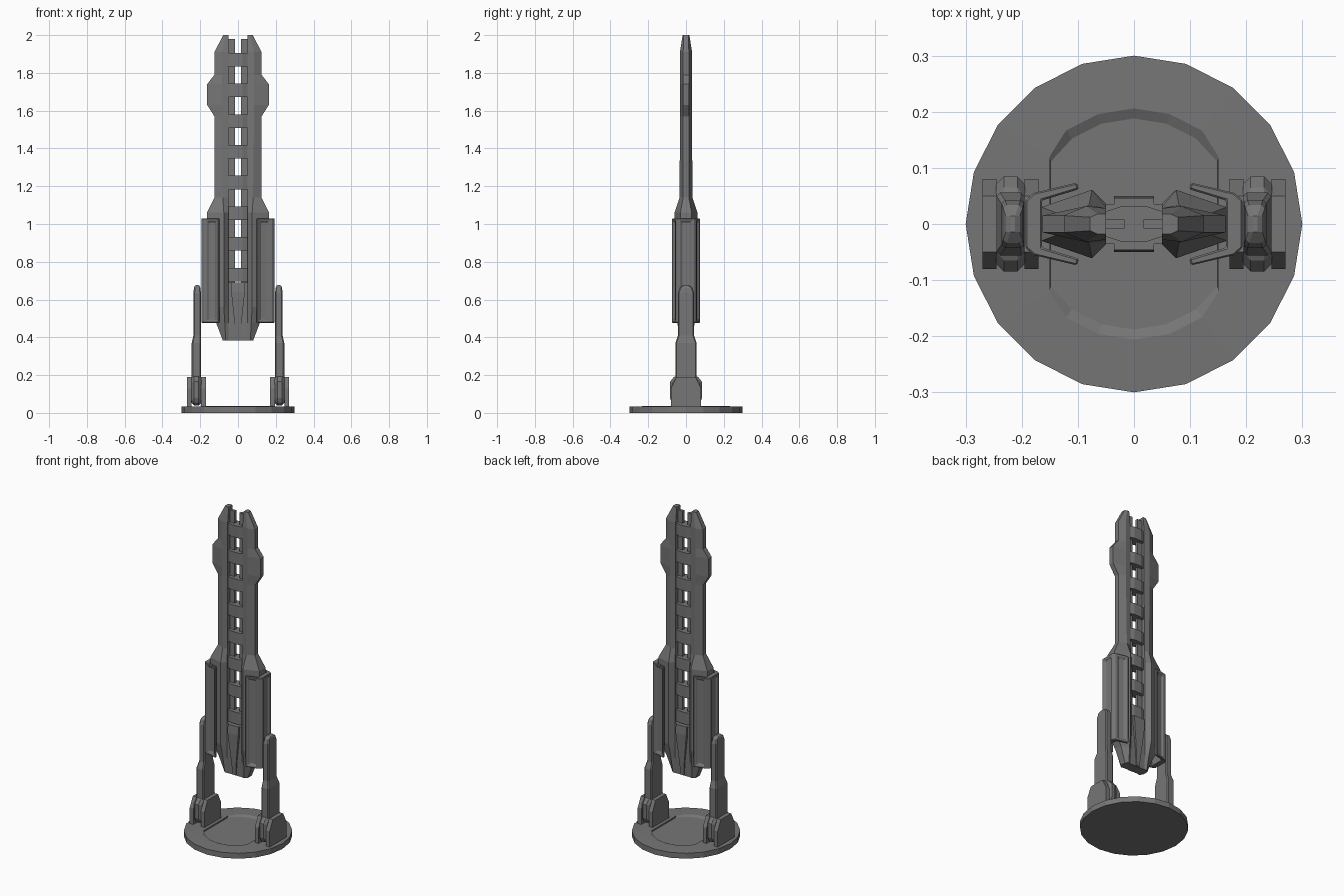
import bpy, bmesh, math

if "Cube" in bpy.data.objects:
    bpy.data.objects.remove(bpy.data.objects["Cube"])

metal = bpy.data.materials.new("dark_metal")
metal.diffuse_color = (.18, .18, .18, 1)
metal.use_nodes = True
metal.node_tree.nodes["Principled BSDF"].inputs["Base Color"].default_value = metal.diffuse_color


def loft(name, rings, mirror=False, bevel=0.0, panels=(), steps=()):
    """Skin a stack of equal-length rings and cap both ends; recess panel walls."""
    bm = bmesh.new()
    vs = [[bm.verts.new(p) for p in r] for r in rings]
    n = len(rings[0])
    walls = []
    for a, b in zip(vs, vs[1:]):
        for i in range(n):
            j = (i + 1) % n
            walls.append(bm.faces.new((a[i], a[j], b[j], b[i])))
    bm.faces.new(vs[0][::-1])
    bm.faces.new(vs[-1])
    bmesh.ops.recalc_face_normals(bm, faces=bm.faces[:])
    for width, depth in steps:
        bmesh.ops.inset_individual(bm, faces=[walls[i] for i in panels],
                                   thickness=width, depth=-depth, use_even_offset=True)
    me = bpy.data.meshes.new(name)
    bm.to_mesh(me)
    bm.free()
    me.materials.append(metal)
    ob = bpy.data.objects.new(name, me)
    bpy.context.collection.objects.link(ob)
    if bevel:
        m = ob.modifiers.new("bevel", "BEVEL")
        m.width, m.segments, m.limit_method = bevel, 1, "ANGLE"
        m.angle_limit = math.radians(40)
    if mirror:
        m = ob.modifiers.new("mirror", "MIRROR")
        m.use_mirror_merge = False
    return ob


def side_plate(name, half, x0, x1, **kw):
    """Extrude a symmetric (y, z) profile between two x positions."""
    prof = half + [(-y, z) for y, z in reversed(half)]
    return loft(name, [[(x, y, z) for y, z in prof] for x in (x0, x1)], True, **kw)


def rect(x0, x1, y, z):
    return [(x0, -y, z), (x1, -y, z), (x1, y, z), (x0, y, z)]


def disc_ring(r, z, limit=1.0):
    return [(max(-limit, min(limit, r * math.cos(i * math.pi / 10))),
             r * math.sin(i * math.pi / 10), z) for i in range(20)]


# Base disc with a shallow flat-sided recess
loft("base_disc", [disc_ring(.3, 0), disc_ring(.3, .033), disc_ring(.206, .036, .15),
                   disc_ring(.188, .028, .149)])

# Clevis plates on the base
lug = [(.08, .025), (.08, .13), (.05, .19)]
side_plate("inner_clevis_plate", lug, .17, .195)
side_plate("outer_clevis_plate", lug, .245, .27)

# Support arms: wide foot, then one arm tapering to a rounded tip
side_plate("arm_foot", [(.06, .04), (.085, .065), (.085, .165), (.056, .2)],
           .194, .246, bevel=.014)
arm = [(.15, .195, .245, .056), (.37, .195, .245, .056), (.41, .196, .236, .043),
       (.635, .196, .236, .043), (.662, .199, .233, .034), (.678, .206, .226, .014)]
loft("arm", [rect(x0, x1, y, z) for z, x0, x1, y in arm], True, bevel=.006)

# Long rails: z, outer x, outer y, ridge x, ridge y, inner y
stations = [
    (2.00, .078, .012, .065, .018, .018),
    (1.91, .125, .015, .085, .032, .028),
    (1.79, .125, .015, .085, .032, .028),
    (1.74, .163, .015, .085, .032, .028),
    (1.63, .163, .015, .085, .032, .028),
    (1.57, .125, .015, .085, .032, .028),
    (1.14, .125, .015, .080, .034, .030),
    (1.06, .165, .030, .075, .061, .036),
    (0.56, .165, .030, .075, .060, .036),
    (0.475, .115, .025, .070, .045, .034),
    (0.382, .080, .018, .065, .034, .030),
]
loft("rail", [[(.05, yi, z), (xr, yr, z), (xo, yo, z),
               (xo, -yo, z), (xr, -yr, z), (.05, -yi, z)]
              for z, xo, yo, xr, yr, yi in stations], True)

# Thin inner strips leaving the centre slot open
loft("inner_strip", [rect(.017, .055, .008, z) for z in (.66, 1.98)], True)

# Ladder rungs between the rails
rung = [(.052, .022), (.024, .031), (-.024, .031), (-.052, .022),
        (-.052, -.022), (-.024, -.031), (.024, -.031), (.052, -.022)]
for k in range(8):
    zc = .732 + k * 1.138 / 7
    loft(f"rung_{k + 1}", [[(x, y, z) for x, y in rung] for z in (zc - .036, zc + .036)])

# Solid lower core with a tapered keel on front and back
loft("lower_core", [rect(-.055, .055, y, z)
                    for z, y in ((.382, .03), (.475, .034), (.69, .036))])
loft("keel", [rect(-x, x, y, z)
              for z, x, y in ((.385, .01, .036), (.475, .018, .042),
                              (.64, .036, .05), (.69, .036, .046))])

# Side housings: C-shaped sleeves with stepped recessed panels
channel = [(.102, -.074), (.178, -.056), (.194, -.042), (.194, .042), (.178, .056),
           (.102, .074), (.098, .062), (.164, .042), (.164, -.042), (.098, -.062)]
loft("side_housing", [[(x, y, z) for x, y in channel] for z in (.477, 1.03)],
     True, bevel=.003, panels=(0, 2, 4), steps=((.014, .002), (.007, .009)))
